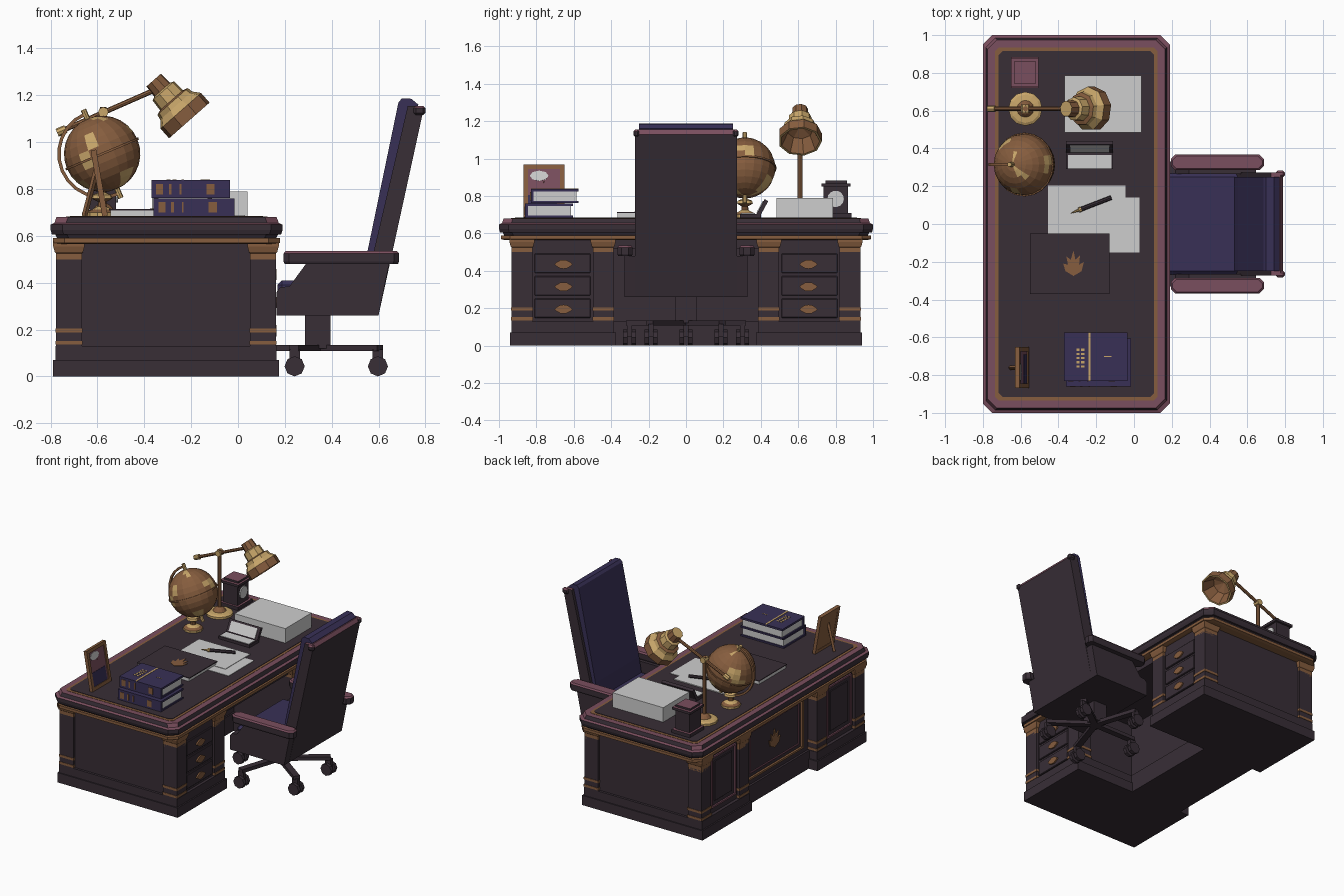
import bpy, bmesh, math
from mathutils import Matrix, Vector

if "Cube" in bpy.data.objects:
    bpy.data.objects.remove(bpy.data.objects["Cube"])

def material(name, rgb):
    m = bpy.data.materials.new(name)
    m.diffuse_color = [((c / 255 + 0.055) / 1.055) ** 2.4 for c in rgb] + [1]
    m.use_nodes = True
    m.node_tree.nodes["Principled BSDF"].inputs["Base Color"].default_value = m.diffuse_color
    return m

DARK = material("dark_wood", (56, 46, 54))
MAUVE = material("polished_mauve_wood", (122, 78, 94))
BROWN = material("bronze", (134, 93, 62))
GOLD = material("light_gold", (200, 166, 106))
PURPLE = material("purple_leather", (56, 48, 86))
PAPER = material("paper", (206, 206, 206))
T, R = Matrix.Translation, Matrix.Rotation

def finish(name, bm, mats, top=None, M=None, zmin=0.4):
    """Make an object; faces looking up get the second colour when top is given."""
    bmesh.ops.recalc_face_normals(bm, faces=bm.faces)
    if M: bm.transform(M)
    bm.normal_update()
    if top:
        mats = mats[:1] + [top]
        for f in bm.faces:
            f.material_index = int(f.normal.z > zmin)
    me = bpy.data.meshes.new(name)
    bm.to_mesh(me); bm.free()
    for m in mats: me.materials.append(m)
    ob = bpy.data.objects.new(name, me)
    bpy.context.collection.objects.link(ob)
    return ob

def boxes(name, items, mat, top=None, M=None, bevel=0):
    bm = bmesh.new()
    for x0, x1, y0, y1, z0, z1 in items:
        S = Matrix.Diagonal((abs(x1 - x0), abs(y1 - y0), abs(z1 - z0), 1))
        bmesh.ops.create_cube(bm, size=1, matrix=T(((x0 + x1) / 2, (y0 + y1) / 2, (z0 + z1) / 2)) @ S)
    if bevel:
        bmesh.ops.bevel(bm, geom=bm.edges[:], offset=bevel, segments=1, affect='EDGES')
    return finish(name, bm, [mat], top, M)

def rings(name, loops, mats, top=None, M=None, ids=None, caps=True):
    """Join a list of equal-length point loops into a skin."""
    bm = bmesh.new()
    vs = [[bm.verts.new(p) for p in lp] for lp in loops]
    n = len(vs[0])
    for i, (a, b) in enumerate(zip(vs, vs[1:])):
        for k in range(n):
            f = bm.faces.new((a[k], a[(k + 1) % n], b[(k + 1) % n], b[k]))
            f.material_index = ids[i] if ids else 0
    if caps:
        bm.faces.new(vs[0]); bm.faces.new(vs[-1])
    bmesh.ops.remove_doubles(bm, verts=bm.verts, dist=1e-5)
    return finish(name, bm, mats, top, M)

def slab(name, x0, x1, y0, y1, c, levels, mat, top=None):
    """Rectangle with cut corners, stacked through (inset, z) levels."""
    loops = []
    for i, z in levels:
        a, b, d, e = x0 + i, x1 - i, y0 + i, y1 - i
        loops.append([(a + c, d, z), (b - c, d, z), (b, d + c, z), (b, e - c, z),
                      (b - c, e, z), (a + c, e, z), (a, e - c, z), (a, d + c, z)])
    return rings(name, loops, [mat], top)

def lathe(name, prof, n, mats, M, ids=None):
    loops = [[(r * math.cos(k * math.tau / n), r * math.sin(k * math.tau / n), z) for k in range(n)] for r, z in prof]
    return rings(name, loops, mats, None, M, ids, caps=False)

def extrude(name, pts, y0, y1, mat, top=None, M=None):
    """Extrude an x-z outline along y."""
    return rings(name, [[(x, y, z) for x, z in pts] for y in (y0, y1)], [mat], top, M)

def rod(name, a, b, r, mat, n=8):
    a, b = Vector(a), Vector(b); d = b - a
    M = T(a) @ d.to_track_quat('Z', 'Y').to_matrix().to_4x4()
    return lathe(name, [(0, 0), (r, 0), (r, d.length), (0, d.length)], n, [mat], M)

def border(name, x0, x1, y0, y1, z0, z1, w, mat, M=None):
    """Four strips framing a panel in the y-z plane."""
    return boxes(name, [(x0, x1, y0, y1, z0, z0 + w), (x0, x1, y0, y1, z1 - w, z1),
                        (x0, x1, y0, y0 + w, z0 + w, z1 - w), (x0, x1, y1 - w, y1, z0 + w, z1 - w)], mat, None, M)

# --- desk body: two pedestals joined by a recessed centre block
for s, side in ((-1, "left"), (1, "right")):
    boxes(side + "_plinth", [(-.79, .175, s * .375, s * .94, 0, .07), (-.78, .165, s * .385, s * .932, .07, .13)], DARK)
    boxes(side + "_pedestal", [(-.757, .145, s * .395, s * .915, .13, .585)], DARK)
    for x in (-.722, .107):
        for y in (s * .443, s * .877):
            tag = side + ("_back" if x < 0 else "_drawer") + ("_inner" if abs(y) < .6 else "_outer")
            sq = lambda h, z: [(x + i * h, y + j * h, z) for i, j in ((-1, -1), (1, -1), (1, 1), (-1, 1))]
            rings(tag + "_pillar", [sq(.055, .13), sq(.055, .5)], [DARK])
            rings(tag + "_capital", [sq(.055, .485), sq(.055, .525), sq(.06, .53), sq(.067, .555), sq(.067, .575)], [BROWN])
            for z in (.135, .187):
                rings(tag + "_band", [sq(.058, z), sq(.058, z + .017)], [BROWN])
    # drawers with scalloped pulls
    for i, z in enumerate((.2, .32, .44)):
        boxes(side + "_drawer", [(.14, .155, s * .51, s * .81, z - .052, z + .052)], DARK, bevel=.004)
        pull = [((.043 + .006 * math.cos(k * math.pi / 2)) * math.cos(k * math.tau / 16),
                 .024 * math.sin(k * math.tau / 16)) for k in range(16)]
        rings(side + "_pull", [[(x, s * .655 + u, z - .005 + v) for u, v in pull] for x in (.15, .165)], [BROWN])
    # door on the visitor side
    border(side + "_door_frame", -.768, -.755, s * .66 - .14, s * .66 + .14, .17, .54, .012, MAUVE)
    boxes(side + "_door_panel", [(-.763, -.755, s * .66 - .1, s * .66 + .1, .21, .5)], DARK, bevel=.003)
boxes("centre_block", [(-.72, -.3, -.39, .39, 0, .13), (-.705, -.31, -.4, .4, .13, .585)], DARK)
boxes("apron", [(-.31, .13, -.4, .4, .52, .585)], DARK)
border("centre_panel_frame", -.72, -.704, -.32, .32, .17, .55, .014, BROWN)
border("centre_panel_moulding", -.713, -.704, -.28, .28, .21, .51, .008, MAUVE)

# plain leaf ornament for the centre panel and the folder
leaf = [(0, -.065), (.05, -.04), (.065, .01), (.035, -.005), (.04, .045), (.012, .02), (0, .07),
        (-.018, .02), (-.045, .04), (-.035, -.005), (-.065, 0), (-.05, -.04)]
rings("panel_ornament", [[(x, u, .36 + v) for u, v in leaf] for x in (-.713, -.704)], [BROWN])

# --- desk top
slab("bronze_trim", -.79, .18, -.99, .99, .05, [(.02, .565), (.0, .57), (0, .59)], BROWN)
slab("desk_top", -.8, .19, -1, 1, .05,
     [(.03, .585), (.02, .605), (.006, .605), (0, .625), (0, .648), (.016, .655), (.025, .68)], DARK, MAUVE)
slab("inlay", -.735, .125, -.935, .935, .02, [(0, .675), (0, .682)], BROWN)
slab("writing_surface", -.717, .107, -.915, .915, .02, [(0, .675), (0, .685)], DARK)

# --- globe
C = Vector((-.58, .315, .95))
bm = bmesh.new()
bmesh.ops.create_uvsphere(bm, u_segments=20, v_segments=14, radius=.163)
for f in bm.faces:
    c = f.calc_center_median().normalized()
    a = math.atan2(c.y, c.x)
    f.material_index = int(math.sin(3 * a + 1) * math.cos(3.2 * c.z - .8) + .35 * math.sin(5 * a + 7 * c.z) > .62)
finish("globe", bm, [BROWN, GOLD], M=T(C) @ R(-.4, 4, 'Y'))
lathe("globe_equator", [(.16, -.005), (.169, -.005), (.169, .005), (.16, .005)], 20, [BROWN], T(C) @ R(-.4, 4, 'Y'))
arc = []
for k in range(13):
    a = math.radians(113 + 15 * k)
    arc.append([C + Vector((r * math.cos(a), y, r * math.sin(a))) for r, y in
                ((.178, -.008), (.192, -.008), (.192, .008), (.178, .008))])
rings("globe_meridian", arc, [BROWN])
ax = Vector((math.cos(math.radians(113)), 0, math.sin(math.radians(113))))
for s in (1, -1):
    rod("globe_pivot", C + ax * s * .155, C + ax * s * .205, .012, GOLD)
lathe("globe_base", [(0, .684), (.065, .684), (.065, .7), (.045, .712), (.02, .725), (.018, .745), (.045, .76),
      (.04, .775), (0, .79)], 10, [BROWN, GOLD], T((-.58, .315, 0)), [1, 1, 0, 1, 0, 0, 1, 1])

# --- desk lamp
L = T((-.575, .61, 0))
lathe("lamp_base", [(0, .684), (.09, .684), (.09, .7), (.075, .708), (.045, .712), (.03, .73), (.014, .74), (0, .74)],
      12, [GOLD, BROWN], L, [0, 0, 0, 0, 1, 1, 0])
rod("lamp_stem", (-.575, .61, .72), (-.575, .61, 1.15), .014, BROWN)
rod("lamp_arm", (-.76, .61, 1.045), (-.35, .61, 1.225), .011, BROWN)
rod("lamp_counterweight", (-.772, .61, 1.04), (-.735, .61, 1.056), .018, GOLD)
rod("lamp_joint", (-.575, .588, 1.128), (-.575, .632, 1.128), .022, GOLD)
d = Vector((.15, 0, -.17))
lathe("lamp_shade", [(0, 0), (.042, 0), (.046, .055), (.062, .062), (.066, .115), (.088, .122), (.092, .145),
      (.117, .175), (.117, .23), (.105, .23), (.07, .15), (0, .12)], 9, [GOLD, BROWN],
      T((-.36, .61, 1.265)) @ d.to_track_quat('Z', 'Y').to_matrix().to_4x4(), [0, 1, 0, 0, 1, 0, 0, 1, 0, 1, 1])

# --- paper stack, clock and open card box
boxes("paper_stack", [(-.367, .04, .485, .785, .684, .79)], PAPER, M=None)
boxes("clock_case", [(-.65, -.505, .72, .885, .684, .71), (-.635, -.52, .735, .865, .71, .85),
                     (-.65, -.505, .725, .88, .85, .868), (-.635, -.52, .745, .86, .868, .882)], DARK, MAUVE)
rod("clock_face", (-.522, .8, .785), (-.512, .8, .785), .044, PAPER, 14)
boxes("card_box", [(-.36, -.11, .29, .4, .684, .705)], DARK)
boxes("card_box_inside", [(-.35, -.12, .295, .365, .7, .708)], PAPER)
K = T((0, .375, .7)) @ R(-.5, 4, 'X')
boxes("card_box_lid", [(-.36, -.11, 0, .022, 0, .095)], DARK, M=K)
boxes("card_box_lid_lining", [(-.34, -.13, -.004, .001, .012, .082)], PAPER, M=K)

# --- loose sheets, pen, folder
boxes("sheet_lower", [(-.3, .03, -.15, .14, .684, .688)], PAPER)
boxes("sheet_upper", [(-.455, -.045, -.08, .205, .684, .691)], PAPER)
a, b = Vector((-.34, .055, .703)), Vector((-.12, .14, .708))
rod("pen_body", a.lerp(b, .25), b, .012, DARK)
rod("pen_collar", a.lerp(b, .22), a.lerp(b, .28), .0135, GOLD)
dp = b - a
lathe("pen_nib", [(0, 0), (.008, .05), (0, .055)], 6, [GOLD], T(a) @ dp.to_track_quat('Z', 'Y').to_matrix().to_4x4())
boxes("folder_pages", [(-.545, -.138, -.365, -.055, .684, .708)], PAPER)
boxes("folder_cover", [(-.55, -.13, -.37, -.05, .708, .714)], DARK)
rings("folder_ornament", [[(-.32 + u * .85, -.21 + v, z) for u, v in leaf] for z in (.712, .717)], [BROWN])

# --- two books
for nm, x0, x1, y0, y1, z in (("lower", -.36, -.015, -.86, -.605, .684), ("upper", -.37, -.035, -.83, -.575, .762)):
    boxes(nm + "_book_cover", [(x0, x1, y0, y1, z, z + .012), (x0, x1, y0, y1, z + .062, z + .076),
                               (x0, x1, y0, y0 + .015, z + .012, z + .062)], PURPLE)
    boxes(nm + "_book_pages", [(x0 + .01, x1 - .008, y0 + .01, y1 - .01, z + .01, z + .064)], PAPER)
    boxes(nm + "_book_spine_gilding", [(x0 + t, x0 + t + w, y0 - .003, y0 + .001, z + .015, z + .06)
                                       for t, w in ((.02, .03), (.075, .012), (.12, .008), (.235, .035))], BROWN)
boxes("book_top_gilding", [(-.242, -.23, -.83, -.575, .835, .84), (-.16, -.12, -.705, -.7, .835, .84)] +
      [(-.305 + .025 * i, -.288 + .025 * i, -.76 + .022 * j, -.748 + .022 * j, .835, .84)
       for i in range(2) for j in range(5)], GOLD)

# --- picture frame, leaning back
F = T((-.56, 0, .687)) @ R(math.radians(-10), 4, 'Y')
border("picture_frame", -.02, .004, -.868, -.65, 0, .285, .024, BROWN, F)
boxes("picture_back", [(-.018, -.006, -.85, -.67, .02, .265)], BROWN, M=F)
boxes("picture", [(-.007, -.003, -.846, -.672, .022, .263)], MAUVE, M=F)
boxes("picture_lower", [(-.004, -.001, -.846, -.69, .022, .12)], PURPLE, M=F)
rings("picture_pale_patch", [[(x, -.785 + .05 * math.cos(k * .785), .225 + .028 * math.sin(k * .785))
      for k in range(8)] for x in (-.004, 0)], [PAPER], M=F)
rod("picture_stand", (-.605, -.76, .88), (-.655, -.76, .686), .012, BROWN, 4)

# --- chair
extrude("chair_back_shell", [(.5, .26), (.6, .26), (.79, 1.13), (.775, 1.155), (.725, 1.155), (.56, .45)], -.272, .272, DARK, MAUVE)
extrude("chair_back_cushion", [(.53, .4), (.55, .52), (.685, 1.17), (.7, 1.187), (.74, 1.185), (.77, 1.16),
                               (.72, 1.05), (.59, .4)], -.25, .25, PURPLE)
extrude("chair_seat_frame", [(.165, .26), (.6, .26), (.62, .36), (.165, .36)], -.28, .28, DARK)
boxes("chair_seat_cushion", [(.168, .58, -.268, .268, .34, .41)], PURPLE, bevel=.02)
for s, side in ((-1, "left"), (1, "right")):
    extrude(side + "_chair_side", [(.165, .26), (.165, .36), (.18, .38), (.22, .385), (.29, .48), (.645, .48), (.6, .26)],
            s * .265, s * .33, DARK)
    ya, yb = sorted((s * .285, s * .367))
    slab(side + "_armrest", .195, .687, ya, yb, .022, [(.004, .48), (0, .49), (0, .525), (.008, .535)], DARK, MAUVE)
    boxes(side + "_chair_rail", [(.75, .8, s * .25, s * .282, 1.115, 1.155)], DARK, MAUVE, bevel=.01)
boxes("chair_post", [(.285, .395, -.055, .055, .12, .265)], DARK)
for k in range(5):
    M = T((.34, 0, 0)) @ R(math.pi + k * math.tau / 5, 4, 'Z')
    boxes("chair_leg", [(0, .33, -.022, .022, .108, .134)], DARK, M=M)
    p = M @ Vector((.318, 0, 0))
    boxes("caster_fork", [(p.x - .022, p.x + .022, p.y - .014, p.y + .014, .05, .115)], DARK)
    for s in (-1, 1):
        rod("caster_wheel", (p.x, p.y + s * .01, .043), (p.x, p.y + s * .035, .043), .043, DARK)
